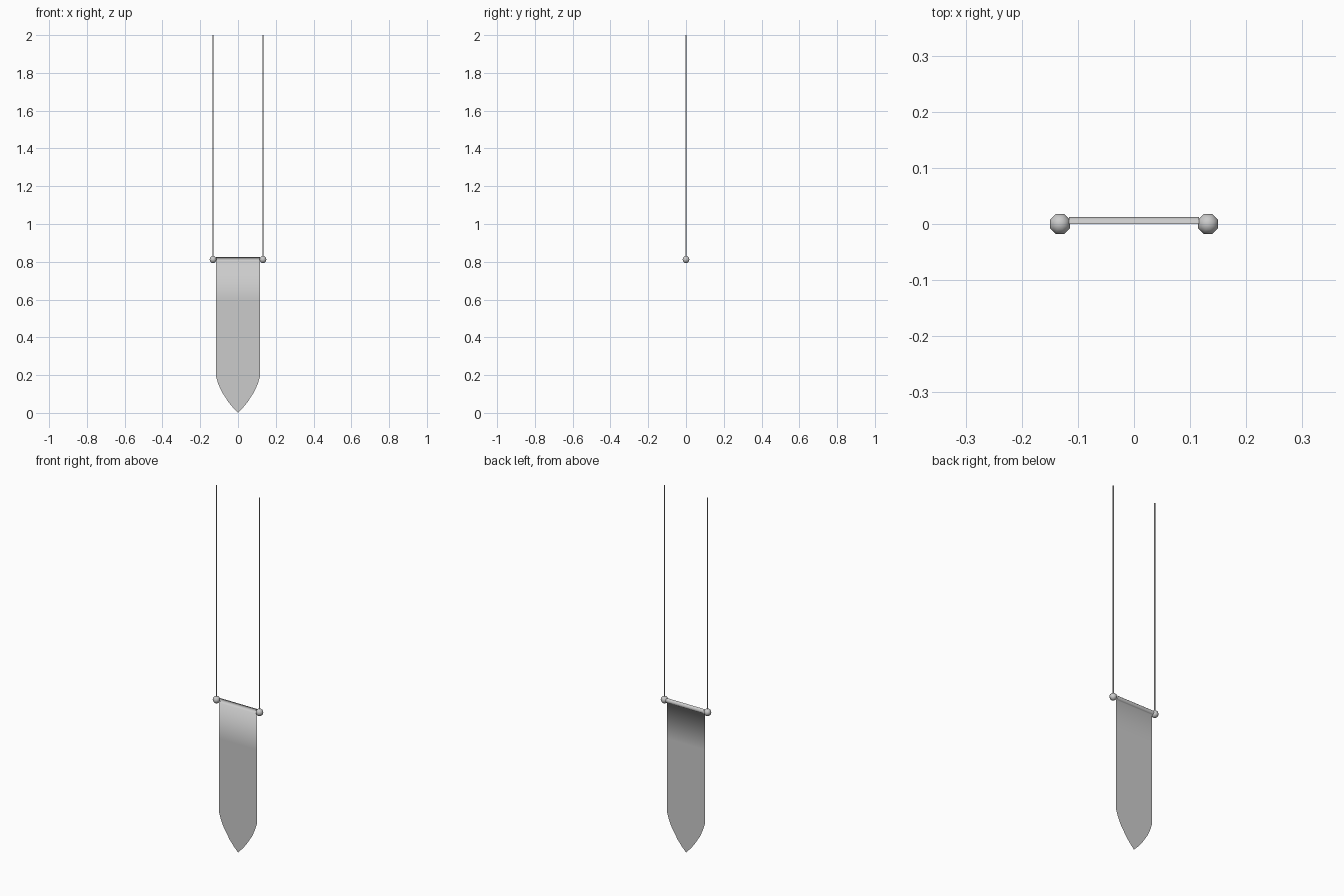
import bpy, bmesh
from math import sin, cos, pi
from mathutils import Matrix

if "Cube" in bpy.data.objects:
    bpy.data.objects.remove(bpy.data.objects["Cube"])

W = 0.116        # banner half width
ROD_Z = 0.812    # height of the rolled top
ROD_R = 0.0125
KNOB_X = 0.132


def finish(bm, name):
    mesh = bpy.data.meshes.new(name)
    bm.to_mesh(mesh)
    bm.free()
    for p in mesh.polygons:
        p.use_smooth = True
    ob = bpy.data.objects.new(name, mesh)
    bpy.context.collection.objects.link(ob)
    return ob


# Banner: one sheet whose top hooks back into an open half tube, with a pointed foot
rows = []
for i in range(7):
    a = pi / 2 - pi * i / 6
    rows.append((W, ROD_R * cos(a), ROD_Z + ROD_R * sin(a)))
rows += [(W, 0, 0.6), (W, 0, 0.19), (0.104, 0, 0.152), (0.086, 0, 0.112),
         (0.05, 0, 0.056), (0.025, 0, 0.026)]

bm = bmesh.new()
grid = [[bm.verts.new((x, y, z)) for x in (-w, 0, w)] for w, y, z in rows]
for up, lo in zip(grid, grid[1:]):
    for c in range(2):
        bm.faces.new((lo[c], lo[c + 1], up[c + 1], up[c]))
tip = bm.verts.new((0, 0, 0))
for c in range(2):
    bm.faces.new((tip, grid[-1][c + 1], grid[-1][c]))
finish(bm, "banner")

for side, label in ((-1, "left"), (1, "right")):
    # Eight-sided end knob
    bm = bmesh.new()
    turn = Matrix.Translation((side * KNOB_X, 0, ROD_Z)) @ Matrix.Rotation(pi / 8, 4, 'Z')
    bmesh.ops.create_uvsphere(bm, u_segments=8, v_segments=6, radius=0.0195, matrix=turn)
    finish(bm, label + "_knob")

    # Thin hanging cord, open at both ends
    bm = bmesh.new()
    bmesh.ops.create_cone(bm, cap_ends=False, segments=6, radius1=0.003, radius2=0.003,
                          depth=2 - ROD_Z,
                          matrix=Matrix.Translation((side * KNOB_X, 0, (2 + ROD_Z) / 2)))
    finish(bm, label + "_cord")
